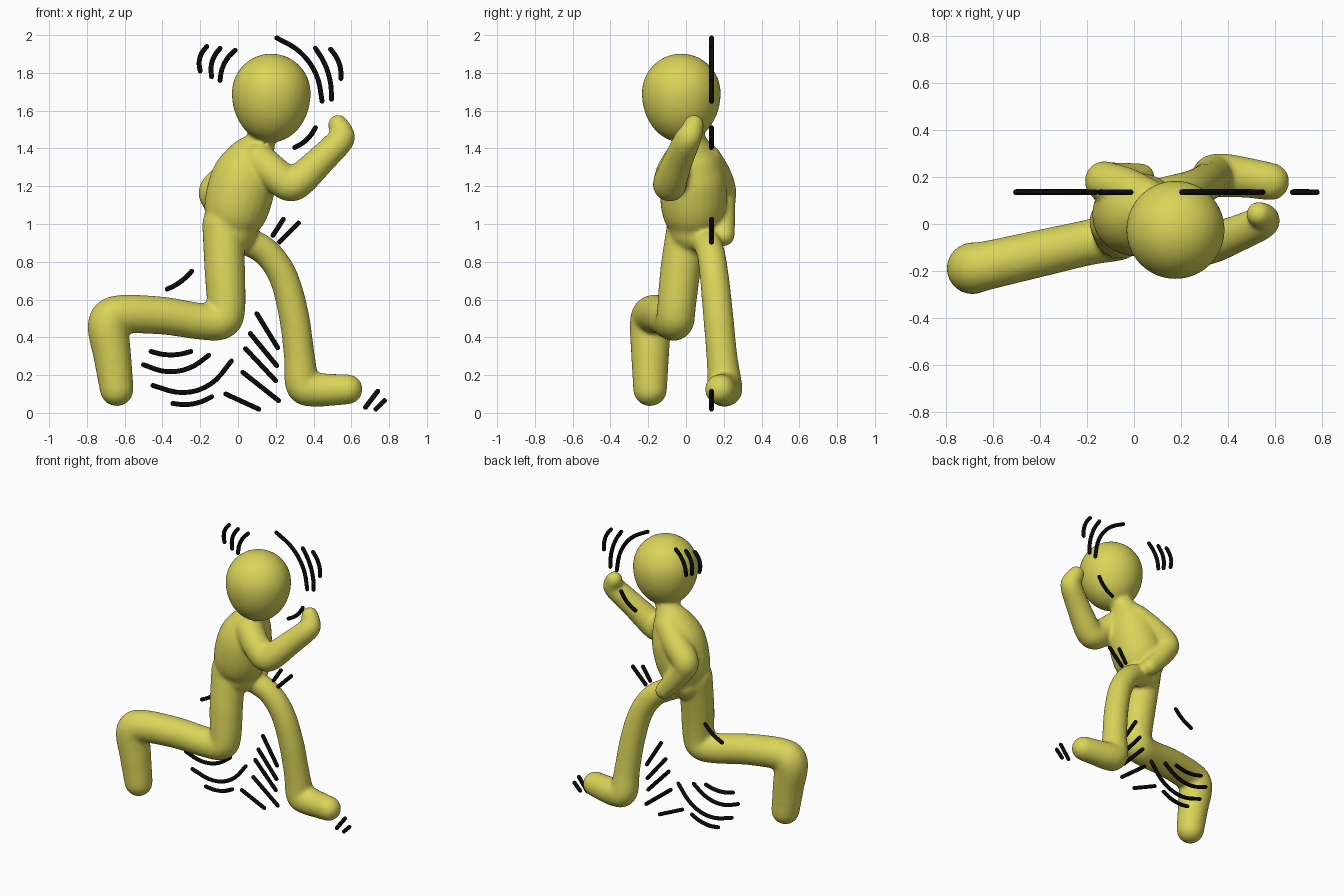
import bpy
import bmesh
from math import sin, cos, pi
from mathutils import Vector, Matrix

default_cube = bpy.data.objects.get("Cube")
if default_cube:
    bpy.data.objects.remove(default_cube, do_unlink=True)


def make_material(name, colour):
    material = bpy.data.materials.new(name)
    material.use_nodes = True
    material.diffuse_color = colour
    material.node_tree.nodes["Principled BSDF"].inputs["Base Color"].default_value = colour
    return material


def spline(points, steps):
    """Smooth path through points; every point is x, y, z, radius."""
    points = [Vector(p) for p in points]
    padded = [points[0] * 2 - points[1]] + points + [points[-1] * 2 - points[-2]]
    path = []
    for a, b, c, d in zip(padded, padded[1:], padded[2:], padded[3:]):
        for i in range(steps):
            t = i / steps
            path.append(b + (c - a) * (t / 2)
                        + (a * 2 - b * 5 + c * 4 - d) * (t * t / 2)
                        + (b * 3 - a - c * 3 + d) * (t ** 3 / 2))
    return path + [points[-1]]


def add_tube(bm, points, sides=24, steps=6, cap=5):
    """Round tube of changing radius with domed ends."""
    path = spline(points, steps)
    centres = [p.to_3d() for p in path]
    count = len(path)
    tangents = [(centres[min(i + 1, count - 1)] - centres[max(i - 1, 0)]).normalized()
                for i in range(count)]
    sections = [(c, t, p[3]) for c, t, p in zip(centres, tangents, path)]

    def dome(section, sign):
        centre, tangent, radius = section
        angles = [pi / 2 * k / cap for k in range(1, cap)]
        return [(centre + tangent * sign * radius * sin(a), tangent, radius * cos(a))
                for a in angles]

    tips = [centres[0] - tangents[0] * path[0][3], centres[-1] + tangents[-1] * path[-1][3]]
    sections = dome(sections[0], -1)[::-1] + sections + dome(sections[-1], 1)

    # Carry the cross-section frame along the path without twisting
    normal = sections[0][1].orthogonal().normalized()
    rings = []
    for centre, tangent, radius in sections:
        normal = (normal - tangent * normal.dot(tangent)).normalized()
        side = tangent.cross(normal)
        rings.append([bm.verts.new(centre + (normal * cos(a) + side * sin(a)) * radius)
                      for a in (2 * pi * k / sides for k in range(sides))])
    first, last = (bm.verts.new(tip) for tip in tips)
    for k in range(sides):
        n = (k + 1) % sides
        for lower, upper in zip(rings, rings[1:]):
            bm.faces.new((lower[k], lower[n], upper[n], upper[k]))
        bm.faces.new((first, rings[0][n], rings[0][k]))
        bm.faces.new((last, rings[-1][k], rings[-1][n]))


def add_head(bm, centre, radius, chin_stretch):
    """Ball whose lower half is drawn out towards the chin."""
    made = bmesh.ops.create_uvsphere(bm, u_segments=40, v_segments=24, radius=radius)
    for vert in made["verts"]:
        if vert.co.z < 0:
            vert.co.z *= chin_stretch
    bmesh.ops.transform(bm, verts=made["verts"], matrix=Matrix.Translation(centre))


def finish(bm, name, material):
    bmesh.ops.recalc_face_normals(bm, faces=bm.faces[:])
    mesh = bpy.data.meshes.new(name)
    bm.to_mesh(mesh)
    bm.free()
    mesh.materials.append(material)
    mesh.polygons.foreach_set("use_smooth", [True] * len(mesh.polygons))
    obj = bpy.data.objects.new(name, mesh)
    bpy.context.collection.objects.link(obj)
    return obj


yellow = make_material("mustard_yellow", (0.7, 0.66, 0.1, 1))
black = make_material("ink_black", (0.003, 0.003, 0.003, 1))

# Body parts, fused below into one soft skin
torso = [(-.03, .04, .97, .13), (-.02, .04, 1.03, .16), (0, .04, 1.12, .176),
         (.035, .04, 1.25, .172), (.08, .04, 1.36, .13), (.12, .03, 1.44, .08),
         (.15, .01, 1.54, .07)]
right_arm = [(.11, -.03, 1.34, .09), (.19, -.07, 1.27, .09), (.27, -.085, 1.21, .09),
             (.33, -.08, 1.235, .088), (.44, -.04, 1.34, .078), (.54, .005, 1.44, .072),
             (.55, .025, 1.48, .064), (.53, .042, 1.525, .054)]
left_arm = [(.06, .1, 1.34, .09), (-.03, .15, 1.26, .088), (-.12, .18, 1.18, .086),
            (-.11, .185, 1.12, .078), (-.04, .195, 1.02, .066), (.03, .2, .94, .058)]
right_leg = [(-.08, .01, 1, .11), (-.07, -.03, .75, .107), (-.063, -.05, .56, .102),
             (-.09, -.058, .49, .102), (-.2, -.08, .485, .097), (-.4, -.125, .515, .1),
             (-.62, -.175, .52, .104), (-.685, -.188, .47, .11), (-.665, -.19, .3, .1),
             (-.642, -.19, .125, .09)]
left_leg = [(.03, .1, .92, .075), (.15, .13, .85, .075), (.24, .15, .72, .077),
            (.295, .17, .52, .08), (.325, .19, .3, .082), (.342, .205, .15, .092),
            (.4, .205, .125, .092), (.49, .195, .122, .085), (.58, .18, .125, .08)]

body = bmesh.new()
for part in (torso, right_arm, left_arm, right_leg, left_leg):
    add_tube(body, part)
add_head(body, (.176, -.025, 1.693), .209, 1.25)
runner = finish(body, "runner_body", yellow)

fuse = runner.modifiers.new("Fuse parts", "REMESH")
fuse.mode = "VOXEL"
fuse.voxel_size = .012
fuse.use_smooth_shade = True
soften = runner.modifiers.new("Soften joints", "SMOOTH")
soften.factor = .5
soften.iterations = 8

# Motion strokes: start x, z, end x, z, sideways bow
head_strokes = [
    (-.165, 1.94, -.2, 1.81, .02), (-.095, 1.93, -.14, 1.78, .02),
    (-.015, 1.92, -.095, 1.76, .02), (.205, 1.985, .445, 1.65, -.065),
    (.41, 1.93, .495, 1.66, -.025), (.49, 1.925, .545, 1.77, -.018),
    (.41, 1.51, .3, 1.405, -.014)]
hip_strokes = [
    (.24, 1.025, .185, .94, 0), (.32, 1.005, .22, .905, 0),
    (-.245, .75, -.375, .655, -.01)]
swing_strokes = [
    (-.46, .325, -.25, .325, .018), (-.5, .255, -.155, .305, .06),
    (-.45, .145, -.035, .275, .095), (-.345, .05, -.14, .085, .02)]
ground_strokes = [
    (.1, .525, .21, .345, 0), (.065, .42, .205, .25, 0), (.04, .34, .2, .17, 0),
    (.025, .215, .215, .065, 0), (-.065, .1, .11, .02, 0),
    (.74, .115, .675, .03, 0), (.775, .065, .73, .02, 0)]


def add_strokes(name, strokes, depth=.135, radius=.013):
    bm = bmesh.new()
    for x1, z1, x2, z2, bow in strokes:
        start, end = Vector((x1, depth, z1)), Vector((x2, depth, z2))
        along = (end - start).normalized()
        across = Vector((along.z, 0, -along.x)) * bow
        points = [start.lerp(end, t) + across * (4 * t * (1 - t))
                  for t in (0, .25, .5, .75, 1)]
        add_tube(bm, [(*p, radius) for p in points], sides=10, steps=3, cap=3)
    return finish(bm, name, black)


add_strokes("head_motion_strokes", head_strokes)
add_strokes("hip_motion_strokes", hip_strokes)
add_strokes("leg_swing_strokes", swing_strokes)
add_strokes("ground_motion_strokes", ground_strokes)
